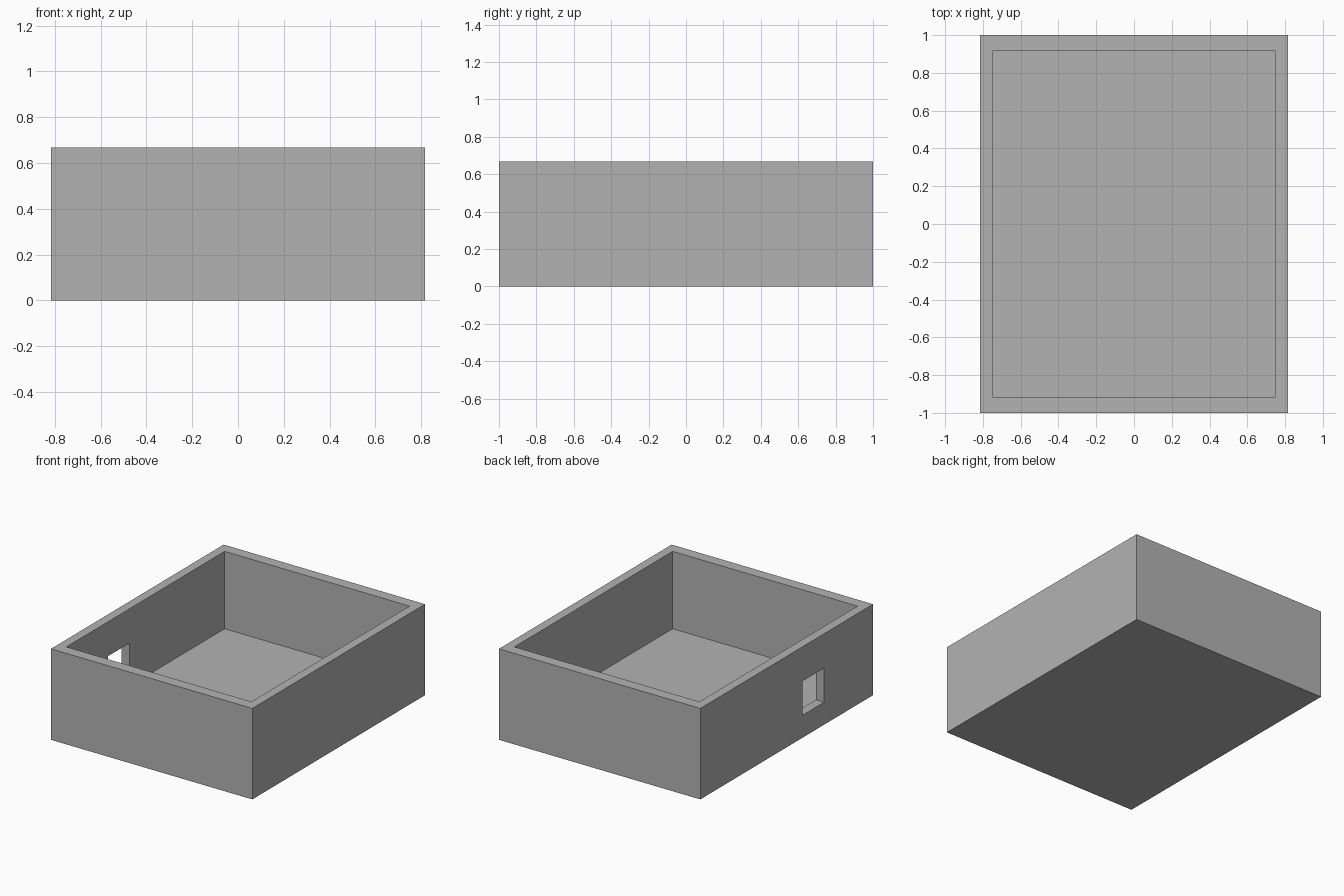
import bpy

default = bpy.data.objects.get("Cube")
if default:
    bpy.data.objects.remove(default, do_unlink=True)

# Overall sizes
WIDTH, LENGTH, HEIGHT = 1.633, 2.0, 0.667
INNER_WIDTH, INNER_LENGTH, FLOOR = 1.5, 1.833, 0.1
PORT_SIZE, PORT_Y, PORT_Z = 0.25, -0.308, 0.29

grey = bpy.data.materials.new("plain grey")
grey.use_nodes = True
colour = (0.45, 0.45, 0.45, 1)
grey.diffuse_color = colour
grey.node_tree.nodes["Principled BSDF"].inputs["Base Color"].default_value = colour


def box(name, size, centre):
    """Add a box with its size baked into the mesh."""
    bpy.ops.mesh.primitive_cube_add(size=1, location=centre)
    obj = bpy.context.object
    obj.name = name
    obj.scale = size
    bpy.ops.object.transform_apply(location=False, rotation=False, scale=True)
    obj.data.materials.append(grey)
    return obj


def cut(target, cutter):
    """Subtract the cutter and keep it out of sight."""
    mod = target.modifiers.new(cutter.name, 'BOOLEAN')
    mod.operation = 'DIFFERENCE'
    mod.solver = 'EXACT'
    mod.object = cutter
    bpy.context.view_layer.objects.active = target
    bpy.ops.object.modifier_apply(modifier=mod.name)
    bpy.data.objects.remove(cutter, do_unlink=True)


# Open-topped enclosure
enclosure = box("enclosure", (WIDTH, LENGTH, HEIGHT), (0, 0, HEIGHT / 2))

# Hollow above the floor
cut(enclosure, box("cavity_cutter", (INNER_WIDTH, INNER_LENGTH, HEIGHT),
                   (0, 0, FLOOR + HEIGHT / 2)))

# Square port through the right wall
cut(enclosure, box("port_cutter", (0.4, PORT_SIZE, PORT_SIZE),
                   (-WIDTH / 2, PORT_Y, PORT_Z)))
